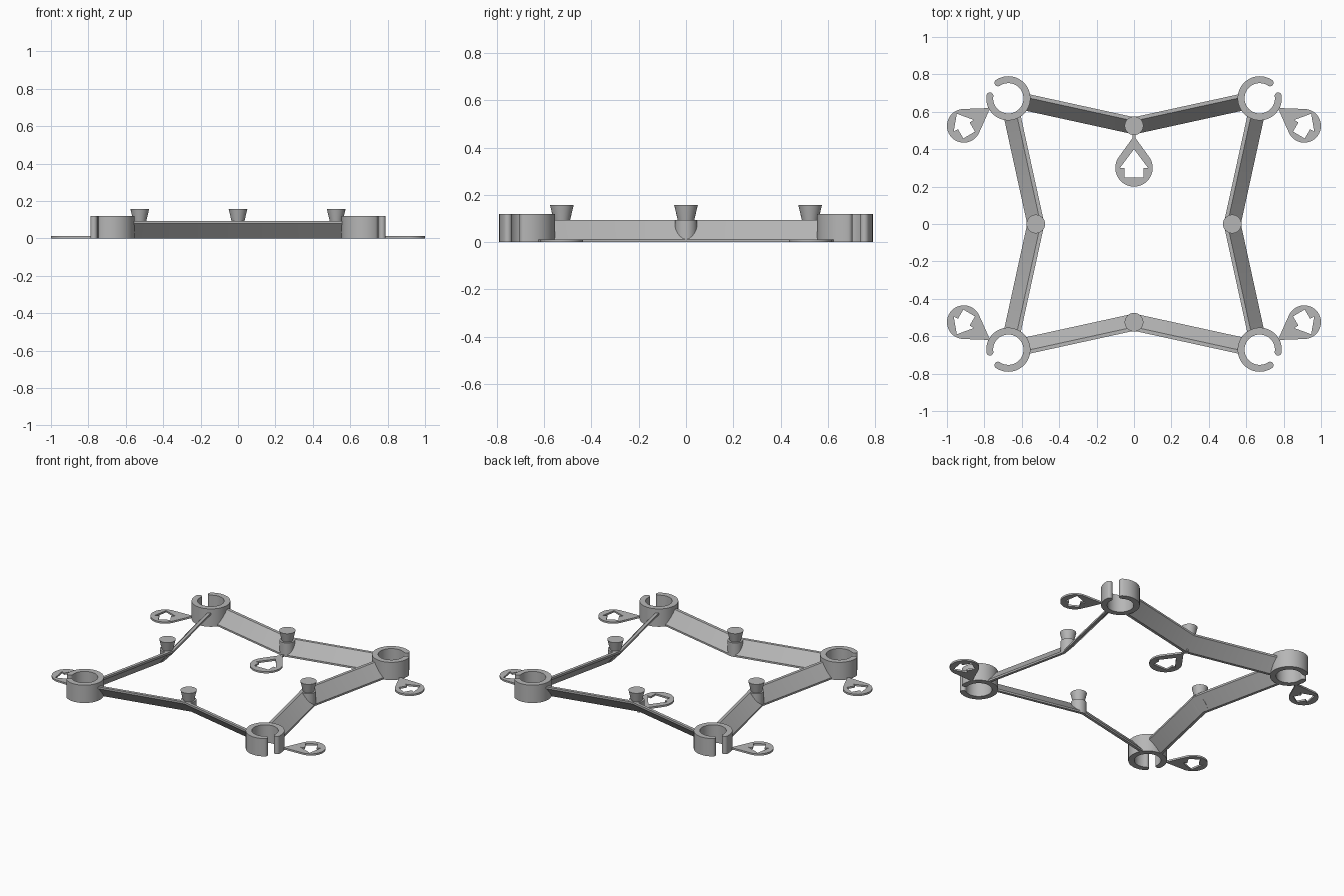
import bpy, bmesh
from math import sin, cos, tan, pi, radians, acos, asin, atan2, hypot
from mathutils import Matrix, Vector

if "Cube" in bpy.data.objects:
    bpy.data.objects.remove(bpy.data.objects["Cube"])

GREY = (0.47, 0.47, 0.47, 1)
mat = bpy.data.materials.new("plain_grey")
mat.use_nodes = True
mat.diffuse_color = GREY
mat.node_tree.nodes["Principled BSDF"].inputs["Base Color"].default_value = GREY

RING = 0.672     # ring centre in x and y
BEND = 0.525     # distance of each arm's bend from the middle


def finish(name, mesh):
    """Link a mesh as a named part, colour it, smooth its round faces."""
    ob = bpy.data.objects.new(name, mesh)
    bpy.context.collection.objects.link(ob)
    mesh.materials.clear()
    mesh.materials.append(mat)
    bpy.ops.object.select_all(action='DESELECT')
    ob.select_set(True)
    bpy.context.view_layer.objects.active = ob
    bpy.ops.object.shade_smooth_by_angle(angle=radians(35))
    return ob


def extrude_outline(name, outlines, height):
    """Fill closed flat outlines (inner ones are holes) and raise them."""
    curve = bpy.data.curves.new(name, 'CURVE')
    curve.dimensions = '2D'
    curve.fill_mode = 'BOTH'
    curve.extrude = height / 2
    for pts in outlines:
        sp = curve.splines.new('POLY')
        sp.points.add(len(pts) - 1)
        for p, (x, y) in zip(sp.points, pts):
            p.co = (x, y, 0, 1)
        sp.use_cyclic_u = True
    tmp = bpy.data.objects.new("tmp", curve)
    bpy.context.collection.objects.link(tmp)
    mesh = bpy.data.meshes.new_from_object(tmp)
    bpy.data.objects.remove(tmp)
    bm = bmesh.new()
    bm.from_mesh(mesh)
    bmesh.ops.remove_doubles(bm, verts=bm.verts, dist=1e-5)
    bmesh.ops.translate(bm, verts=bm.verts, vec=(0, 0, height / 2))
    bmesh.ops.recalc_face_normals(bm, faces=bm.faces)
    bm.to_mesh(mesh)
    bm.free()
    return finish(name, mesh)


def arc(cx, cy, r, a, b, n):
    return [(cx + r * cos(a + (b - a) * i / n), cy + r * sin(a + (b - a) * i / n))
            for i in range(n + 1)]


def place(pts, angle, cx, cy, sx=1, sy=1):
    c, s = cos(angle), sin(angle)
    return [(sx * (cx + c * x - s * y), sy * (cy + s * x + c * y)) for x, y in pts]


def clip_ring(r_out, r_in, a, b):
    """Open ring from angle a round to b with rounded ends."""
    mid, cap = (r_out + r_in) / 2, (r_out - r_in) / 2
    pts = arc(0, 0, r_out, a, b, 64)
    pts += arc(mid * cos(b), mid * sin(b), cap, b, b + pi, 10)[1:-1]
    pts += arc(0, 0, r_in, b, a, 64)
    pts += arc(mid * cos(a), mid * sin(a), cap, a + pi, a + 2 * pi, 10)[1:-1]
    return pts


def teardrop(r, length, neck, extra):
    """Round tag whose point lies along +x, with a short neck."""
    t = acos(r / length)
    x_neck = length - neck / tan(asin(r / length))
    return ([(x_neck, neck)] + arc(0, 0, r, t, 2 * pi - t, 40)
            + [(x_neck, -neck), (length + extra, -neck), (length + extra, neck)])


def arrow(tip, wing, shaft, tail):
    return [(tip, 0), (0, wing), (0, shaft), (-tail, shaft),
            (-tail, -shaft), (0, -shaft), (0, -wing)]


# Corner rings and their arrow tags
for sx, sx_name in ((1, "left"), (-1, "right")):
    for sy, sy_name in ((1, "back"), (-1, "front")):
        where = f"{sy_name}_{sx_name}"
        ring = clip_ring(0.118, 0.081, radians(56), radians(367.5))
        extrude_outline(f"ring_{where}", [place(ring, 0, RING, RING, sx, sy)], 0.12)
        extrude_outline(f"arrow_tag_{where}", [
            place(teardrop(0.09, 0.17, 0.008, 0.015), radians(146), 0.91, 0.525, sx, sy),
            place(arrow(0.075, 0.062, 0.036, 0.057), radians(60), 0.91, 0.525, sx, sy),
        ], 0.012)

# Larger tag inside the back arm
extrude_outline("arrow_tag_middle", [
    place(teardrop(0.1, 0.17, 0.008, 0.04), pi / 2, 0, 0.3),
    place(arrow(0.1, 0.075, 0.052, 0.052), pi / 2, 0, 0.3),
], 0.012)

# Slanted section of an arm: (offset toward the high side, height)
SECTION = [(0.045, 0.093), (0.045, 0.08), (-0.027, 0), (-0.045, 0),
           (-0.045, 0.012), (0.025, 0.093)]


def arm(name, turn, lean):
    """Bent slanted arm between two rings; lean is +1 when its top leans out."""
    run, rise = RING, RING - BEND
    size = hypot(run, rise)
    c, s = run / size, rise / size
    ex, ey = run - 0.1 * c, RING - 0.1 * s
    bm = bmesh.new()
    rows = []
    for side in (-1, 0, 1):
        row = []
        for u, z in SECTION:
            u *= lean
            co = (side * (ex - s * u), ey + c * u, z) if side else (0, BEND + u / c, z)
            row.append(bm.verts.new(co))
        rows.append(row)
    n = len(SECTION)
    for r0, r1 in zip(rows, rows[1:]):
        for i in range(n):
            j = (i + 1) % n
            bm.faces.new((r0[i], r0[j], r1[j], r1[i]))
    bm.faces.new(rows[0])
    bm.faces.new(rows[-1])
    bmesh.ops.recalc_face_normals(bm, faces=bm.faces)
    save(name, bm, turn)


def save(name, bm, turn):
    bmesh.ops.rotate(bm, verts=bm.verts, cent=(0, 0, 0), matrix=Matrix.Rotation(turn, 3, 'Z'))
    mesh = bpy.data.meshes.new(name)
    bm.to_mesh(mesh)
    bm.free()
    finish(name, mesh)


def cone(bm, r0, r1, z0, z1):
    bmesh.ops.create_cone(bm, cap_ends=True, segments=40, radius1=r0, radius2=r1,
                          depth=z1 - z0,
                          matrix=Matrix.Translation((0, BEND, (z0 + z1) / 2)))


# Arms, with a post standing on each slope and a flared knob above
for name, turn, lean in (("back", 0, 1), ("front", pi, 1),
                         ("right", pi / 2, -1), ("left", -pi / 2, -1)):
    arm(f"arm_{name}", turn, lean)

    bm = bmesh.new()
    cone(bm, 0.047, 0.047, 0, 0.093)
    cut = bmesh.ops.bisect_plane(bm, geom=bm.verts[:] + bm.edges[:] + bm.faces[:],
                                 plane_co=(0, BEND - lean * 0.03, 0.005),
                                 plane_no=Vector((0, -lean * 0.08, 0.072)),
                                 clear_inner=True)
    rim = [e for e in cut["geom_cut"] if isinstance(e, bmesh.types.BMEdge)]
    bmesh.ops.holes_fill(bm, edges=rim)
    bmesh.ops.recalc_face_normals(bm, faces=bm.faces)
    save(f"post_{name}", bm, turn)

    bm = bmesh.new()
    cone(bm, 0.034, 0.05, 0.09, 0.157)
    save(f"knob_{name}", bm, turn)
